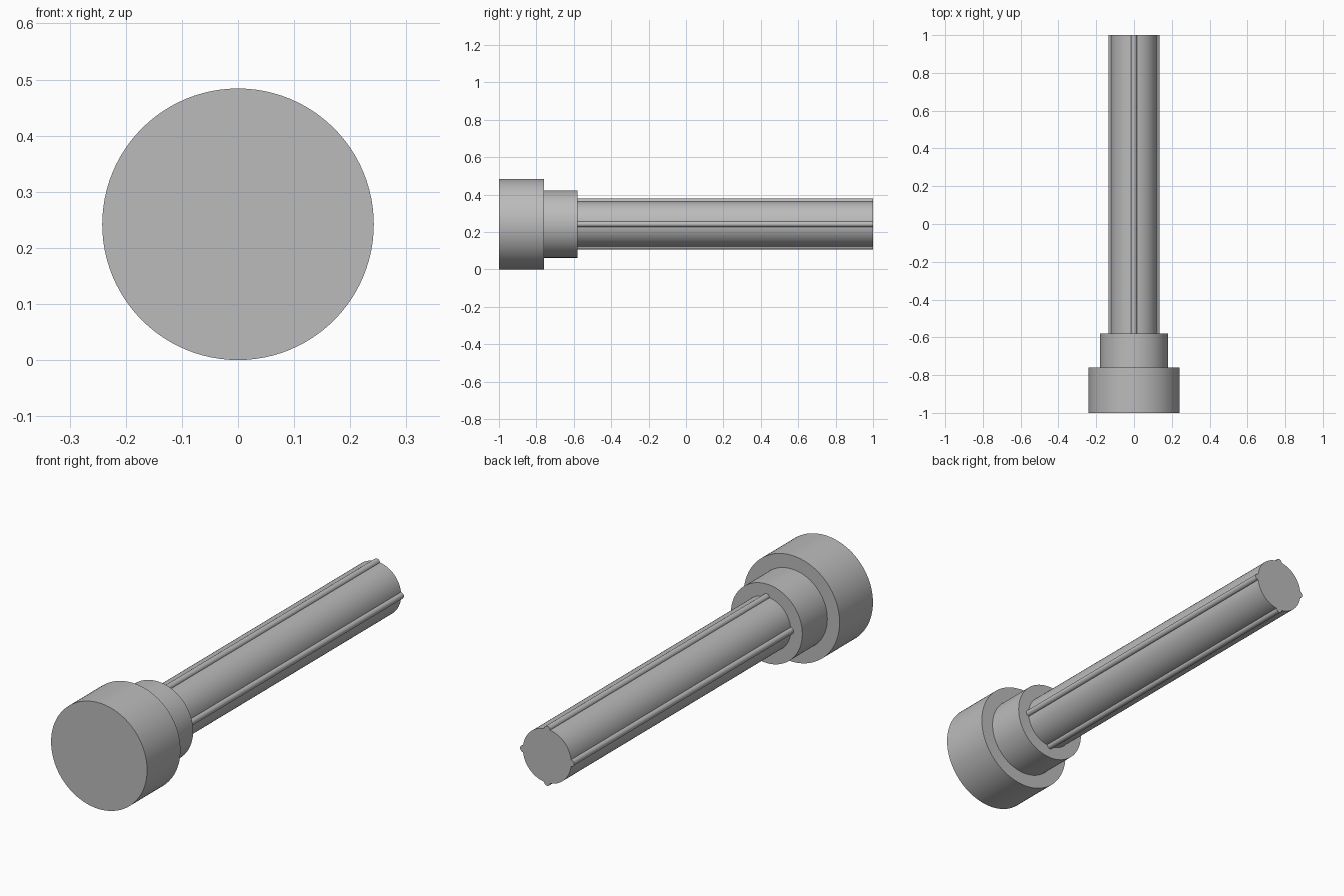
import bpy
import math

cube = bpy.data.objects.get("Cube")
if cube:
    bpy.data.objects.remove(cube, do_unlink=True)

AXIS_Z = 0.242

grey = bpy.data.materials.new("plain grey")
grey.use_nodes = True
colour = (0.5, 0.5, 0.5, 1)
grey.diffuse_color = colour
grey.node_tree.nodes["Principled BSDF"].inputs["Base Color"].default_value = colour


def rod(name, radius, y0, y1, x=0, z=0, sides=96):
    """Cylinder lying along y, offset from the common axis."""
    bpy.ops.mesh.primitive_cylinder_add(
        vertices=sides, radius=radius, depth=y1 - y0,
        location=(x, (y0 + y1) / 2, AXIS_Z + z), rotation=(math.pi / 2, 0, 0))
    obj = bpy.context.object
    obj.name = name
    obj.data.materials.append(grey)
    bpy.ops.object.shade_smooth_by_angle(angle=math.radians(30))
    return obj


# Stepped head and shaft
rod("head", 0.242, -1, -0.76)
rod("collar", 0.18, -0.76, -0.58)
rod("shaft", 0.122, -0.58, 1)

# Four round ribs, half sunk into the shaft
for i, side in enumerate(("left", "top", "right", "bottom")):
    a = i * math.pi / 2
    rod(side + "_rib", 0.015, -0.58, 1,
        0.121 * math.cos(a), 0.121 * math.sin(a), 24)
